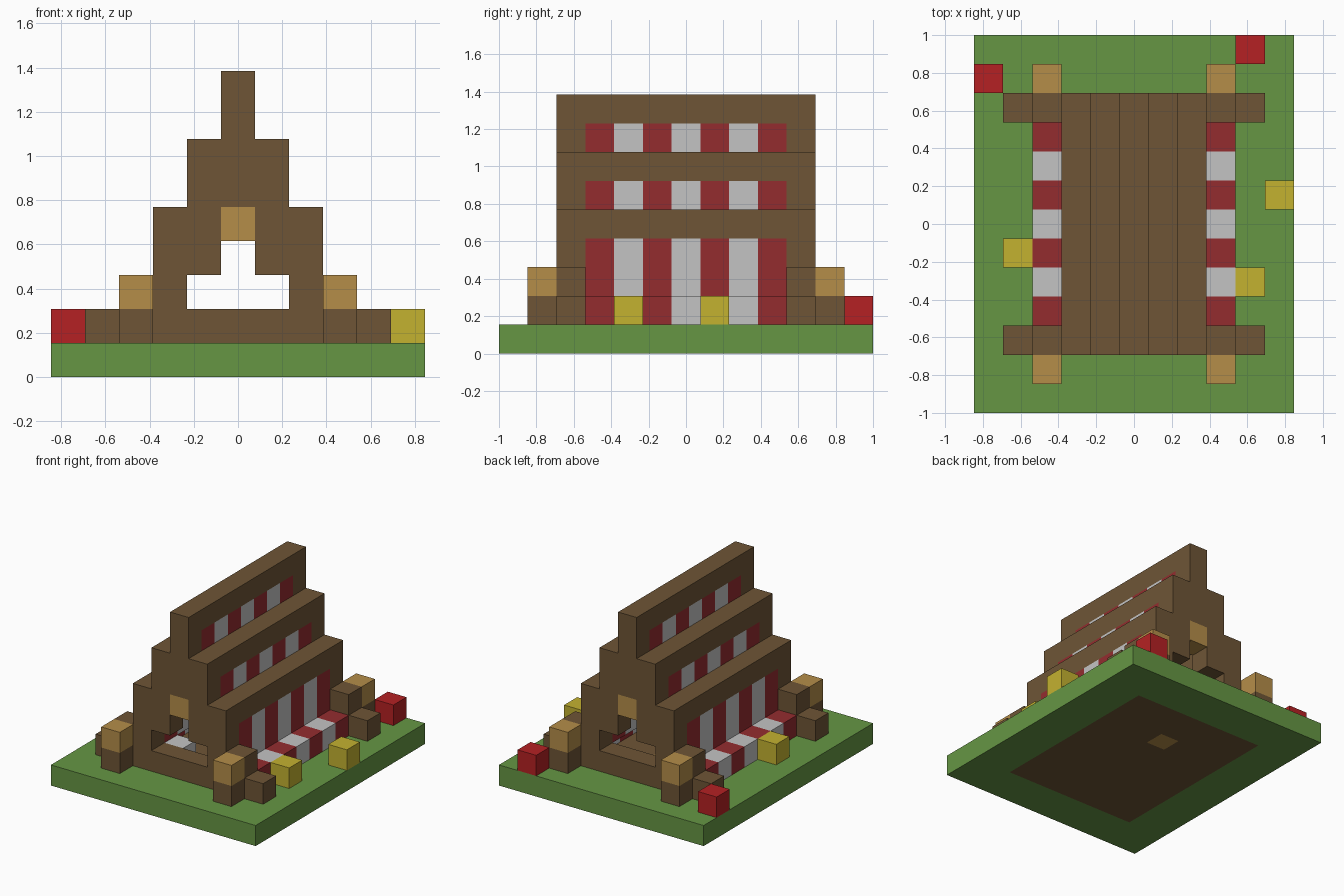
import bpy
import bmesh
from mathutils import Vector

cube = bpy.data.objects.get("Cube")
if cube:
    bpy.data.objects.remove(cube)

U = 2 / 13  # block size


def material(name, rgb):
    """Flat material from 0-255 screen values."""
    lin = [((c / 255 + 0.055) / 1.055) ** 2.4 for c in rgb] + [1]
    m = bpy.data.materials.new(name)
    m.use_nodes = True
    m.diffuse_color = lin
    bsdf = next(n for n in m.node_tree.nodes if n.type == 'BSDF_PRINCIPLED')
    bsdf.inputs["Base Color"].default_value = lin
    bsdf.inputs["Roughness"].default_value = 0.9
    return m


GREEN = material("grass green", (102, 150, 68))
BROWN = material("dark wood", (110, 85, 54))
TAN = material("light wood", (181, 141, 73))
RED = material("cloth red", (148, 44, 47))
WHITE = material("cloth white", (196, 196, 196))
BRIGHT = material("flower red", (181, 33, 35))
YELLOW = material("flower yellow", (196, 178, 48))


def cells(x, y, z):
    """All blocks in inclusive (low, high) ranges."""
    return {(i, j, k) for i in range(x[0], x[1] + 1)
            for j in range(y[0], y[1] + 1) for k in range(z[0], z[1] + 1)}


def solid(name, blocks, mat):
    """Join blocks into one clean shell of flat faces."""
    bm = bmesh.new()
    for c in blocks:
        centre = Vector((c[0], c[1], c[2] + 0.5))
        for a in range(3):
            u, v = (a + 1) % 3, (a + 2) % 3
            for s in (-1, 1):
                near = list(c)
                near[a] += s
                if tuple(near) in blocks:
                    continue
                ring = []
                for du, dv in ((-1, -1), (1, -1), (1, 1), (-1, 1)):
                    p = centre.copy()
                    p[a] += s / 2
                    p[u] += du / 2
                    p[v] += dv / 2
                    ring.append(bm.verts.new(p * U))
                bm.faces.new(ring if s > 0 else ring[::-1])
    bmesh.ops.remove_doubles(bm, verts=bm.verts, dist=0.001)
    bmesh.ops.dissolve_limit(bm, angle_limit=0.01, verts=bm.verts, edges=bm.edges)
    mesh = bpy.data.meshes.new(name)
    bm.to_mesh(mesh)
    bm.free()
    mesh.materials.append(mat)
    obj = bpy.data.objects.new(name, mesh)
    bpy.context.collection.objects.link(obj)


# Ground with a wooden floor let into it
hearth = {(0, 2, 0)}
floor = cells((-3, 3), (-4, 4), (0, 0))
solid("ground", cells((-5, 5), (-6, 6), (0, 0)) - floor, GREEN)
solid("floor", floor - hearth, BROWN)
solid("hearth", hearth, TAN)

# Stepped end walls with a doorway; half width of each row from the bottom
frame = set()
lintels = set()
for y in (-4, 4):
    for z, w in enumerate((4, 3, 2, 2, 1, 1, 0, 0), start=1):
        frame |= cells((-w, w), (y, y), (z, z))
    frame -= cells((-1, 1), (y, y), (2, 2)) | {(0, y, 3)}
    lintels.add((0, y, 4))

# Long wooden beams at the top of each tier
for x, z in ((2, 4), (1, 6), (0, 8)):
    for side in (-x, x):
        frame |= cells((side, side), (-4, 4), (z, z))
solid("tent_frame", frame - lintels, BROWN)
solid("door_lintels", lintels, TAN)

# Striped cloth between the end walls
stripes = {RED: set(), WHITE: set()}
for y in range(-3, 4):
    cloth = stripes[RED if y % 2 else WHITE]
    for x, z in ((3, 1), (2, 2), (2, 3), (1, 5), (0, 7)):
        cloth |= {(x, y, z), (-x, y, z)}
solid("red_stripes", stripes[RED], RED)
solid("white_stripes", stripes[WHITE], WHITE)

# Pillow just inside the front door
solid("pillow", {(-1, -3, 1)}, WHITE)

# Corner posts with light caps
for x, side in ((-3, "right"), (3, "left")):
    for y, end in ((-5, "front"), (5, "back")):
        solid(f"{end}_{side}_post", {(x, y, 1)}, BROWN)
        solid(f"{end}_{side}_post_cap", {(x, y, 2)}, TAN)

# Flowers on the grass
for n, (x, y) in enumerate(((4, 6), (-5, 5)), start=1):
    solid(f"red_flower_{n}", {(x, y, 1)}, BRIGHT)
for n, (x, y) in enumerate(((5, 1), (4, -2), (-4, -1)), start=1):
    solid(f"yellow_flower_{n}", {(x, y, 1)}, YELLOW)
